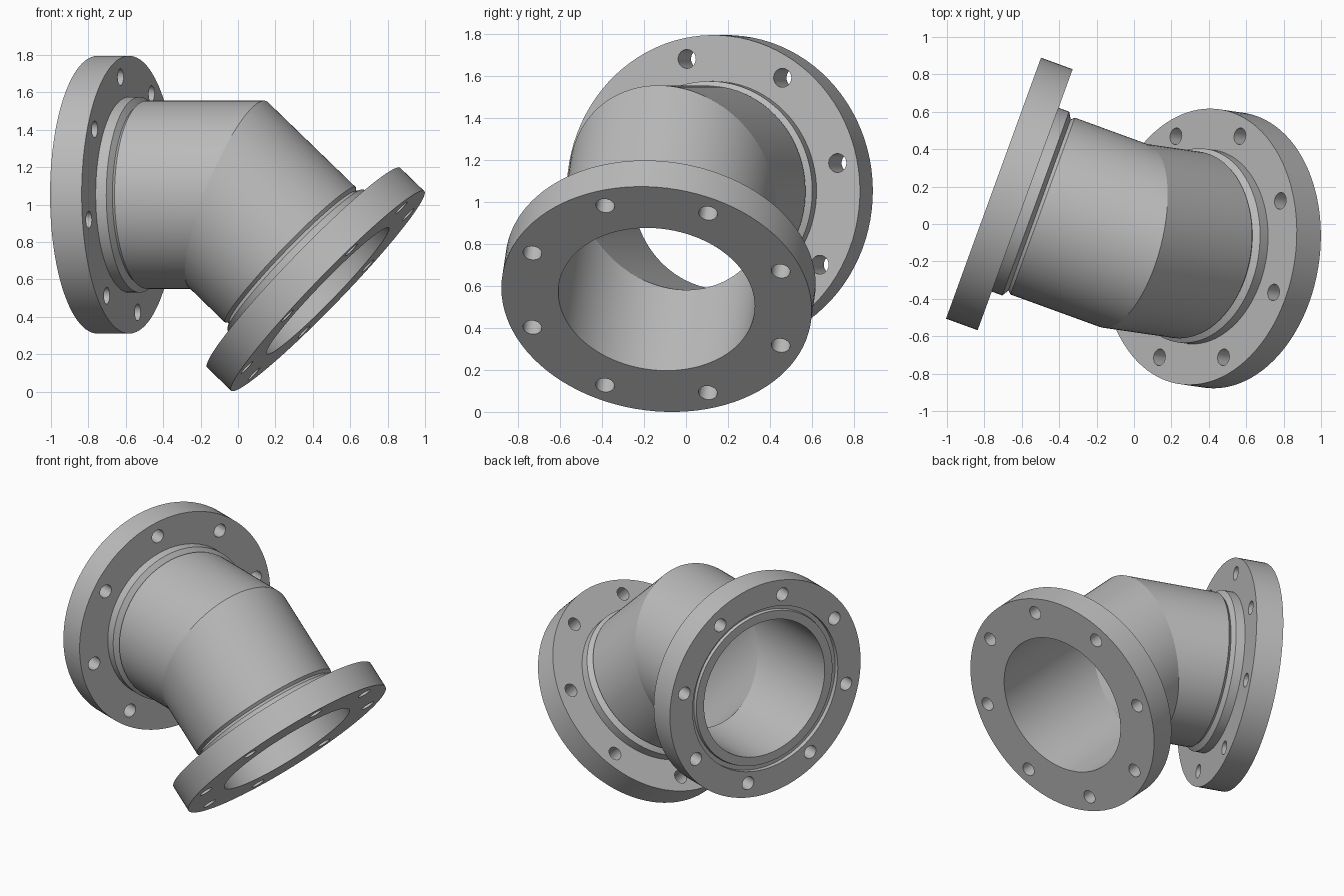
import bpy, bmesh
from math import sin, cos, tau, radians
from mathutils import Vector, Matrix

cube = bpy.data.objects.get("Cube")
if cube:
    bpy.data.objects.remove(cube, do_unlink=True)

SEG = 96
BORE, PIPE_R, FLANGE_R = 0.47, 0.503, 0.7425
THICK, ARM = 0.18, 0.744
COLLAR_END, PIPE_START = 0.24, 0.262

# Single grey material
grey = bpy.data.materials.new("light grey metal")
grey.use_nodes = True
colour = (0.5, 0.5, 0.5, 1)
grey.diffuse_color = colour
grey.node_tree.nodes["Principled BSDF"].inputs["Base Color"].default_value = colour

# Bend layout: two axes meeting at 45 degrees in a tilted plane
joint = Vector((-0.052, -0.063, 1.053))
turn, tilt, bend = radians(20), radians(12), radians(45)
inlet = Vector((cos(turn), -sin(turn), 0))
side = Vector((sin(turn), cos(turn), 0))
down = side * sin(tilt) - Vector((0, 0, 1)) * cos(tilt)
outlet = inlet * cos(bend) + down * sin(bend)
hinge = inlet.cross(down).normalized()
miter = inlet + outlet


def finish(bm, name):
    bmesh.ops.recalc_face_normals(bm, faces=bm.faces)
    mesh = bpy.data.meshes.new(name)
    bm.to_mesh(mesh)
    bm.free()
    mesh.materials.append(grey)
    obj = bpy.data.objects.new(name, mesh)
    bpy.context.collection.objects.link(obj)
    return obj


def activate(obj):
    bpy.ops.object.select_all(action='DESELECT')
    obj.select_set(True)
    bpy.context.view_layer.objects.active = obj


def lathe(name, profile, frame, axis):
    """Closed ring from (radius, depth) points; depth None ends on the miter plane."""
    bm = bmesh.new()
    rings = []
    for r, depth in profile:
        ring = []
        for i in range(SEG):
            a = tau * i / SEG
            if depth is None:
                p = frame.to_3x3() @ Vector((r * cos(a), r * sin(a), 0))
                p = joint + p - axis * (p.dot(miter) / axis.dot(miter))
            else:
                p = frame @ Vector((r * cos(a), r * sin(a), -depth))
            ring.append(bm.verts.new(p))
        rings.append(ring)
    for a, b in zip(rings, rings[1:] + rings[:1]):
        for i in range(SEG):
            j = (i + 1) % SEG
            bm.faces.new((a[i], a[j], b[j], b[i]))
    return finish(bm, name)


def drill(obj, frame):
    """Eight bolt holes through the flange."""
    bm = bmesh.new()
    for k in range(8):
        a = tau * k / 8
        spot = Matrix.Translation((0.643 * cos(a), 0.643 * sin(a), -THICK / 2))
        bmesh.ops.create_cone(bm, cap_ends=True, segments=24, radius1=0.045,
                              radius2=0.045, depth=THICK * 2, matrix=frame @ spot)
    cutter = finish(bm, "bolt_hole_cutter")
    cutter.hide_render = True
    mod = obj.modifiers.new("bolt_holes", 'BOOLEAN')
    mod.operation, mod.solver, mod.object = 'DIFFERENCE', 'EXACT', cutter
    activate(obj)
    bpy.ops.object.modifier_apply(modifier=mod.name)
    bpy.data.objects.remove(cutter, do_unlink=True)


# Flange faces: a grooved sealing face on the inlet, a plain one on the outlet
grooved = [(BORE, 0.01), (0.53, 0.01), (0.535, 0.03), (0.565, 0.03), (0.565, 0)]
plain = [(BORE, 0)]

for label, axis, face in (("inlet", -inlet, grooved), ("outlet", outlet, plain)):
    # Local frame: x along the bend hinge, z outward, origin at the outer face
    frame = Matrix((hinge, axis.cross(hinge), axis)).transposed().to_4x4()
    frame.translation = joint + axis * ARM
    # Flange with short welding collar
    flange = lathe(label + "_flange", face + [
        (FLANGE_R, 0), (FLANGE_R, THICK), (0.523, THICK), (0.523, COLLAR_END),
        (0.487, PIPE_START), (BORE, PIPE_START)], frame, axis)
    drill(flange, frame)
    # Mitred pipe half with bevelled weld end
    pipe = lathe(label + "_pipe", [
        (BORE, PIPE_START), (0.487, PIPE_START), (PIPE_R, PIPE_START + 0.018),
        (PIPE_R, None), (BORE, None)], frame, axis)
    # Remove the hidden wall faces on the mitre joint
    bm = bmesh.new()
    bm.from_mesh(pipe.data)
    plane = miter.normalized()
    hidden = [f for f in bm.faces
              if all(abs((v.co - joint).dot(plane)) < 1e-4 for v in f.verts)]
    bmesh.ops.delete(bm, geom=hidden, context='FACES')
    bm.to_mesh(pipe.data)
    bm.free()
    for obj in (flange, pipe):
        activate(obj)
        bpy.ops.object.shade_smooth_by_angle(angle=radians(25))
